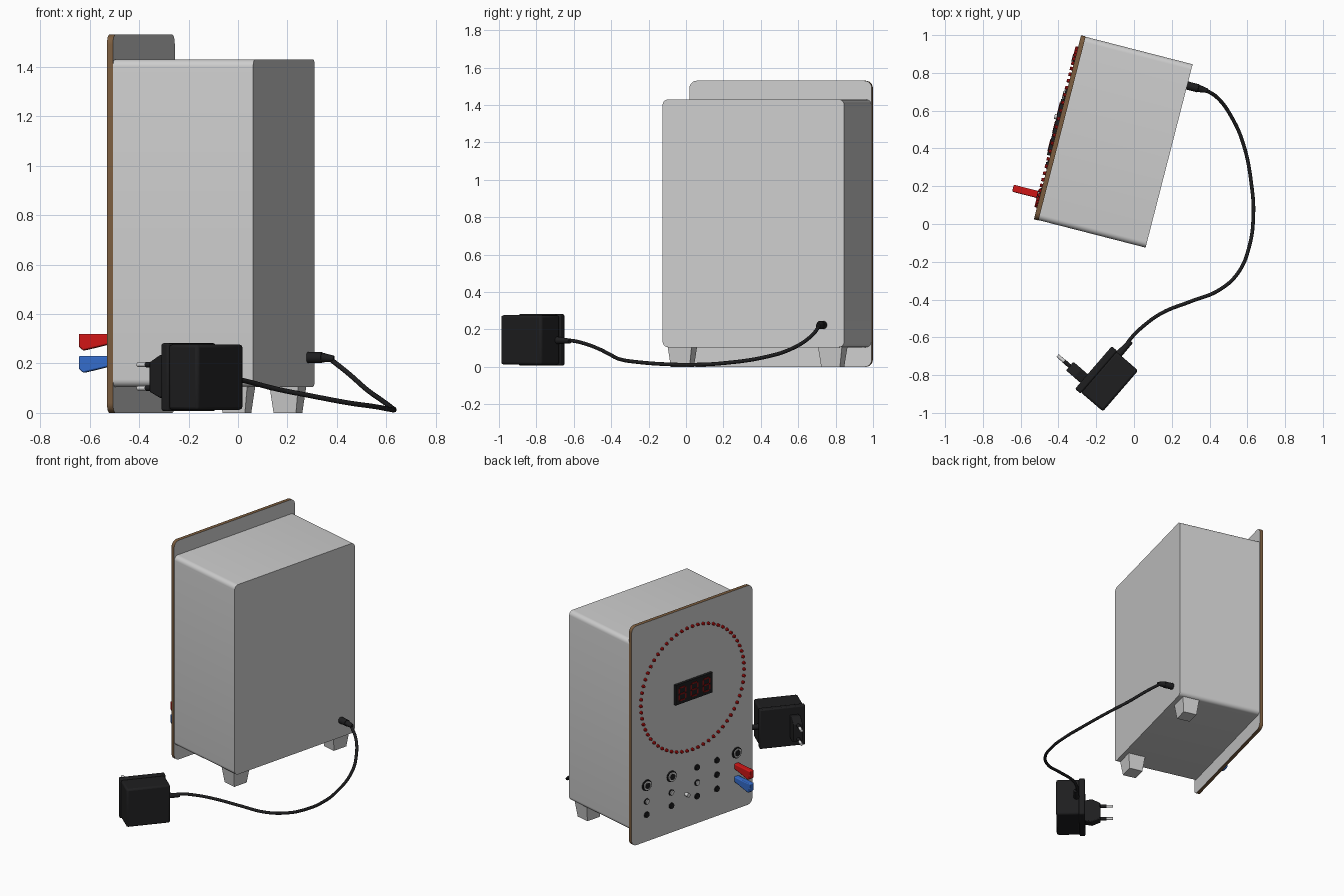
import bpy, bmesh, math
from mathutils import Matrix, Vector

if "Cube" in bpy.data.objects:
    bpy.data.objects.remove(bpy.data.objects["Cube"], do_unlink=True)


def material(name, rgb, rough=0.6):
    m = bpy.data.materials.new(name)
    m.use_nodes = True
    m.diffuse_color = (*rgb, 1)
    node = m.node_tree.nodes["Principled BSDF"]
    node.inputs["Base Color"].default_value = (*rgb, 1)
    node.inputs["Roughness"].default_value = rough
    return m


GREY = material("light grey", (0.61, 0.61, 0.61))
BROWN = material("board brown", (0.2, 0.11, 0.05))
BLACK = material("black", (0.013, 0.013, 0.014))
RED = material("red", (0.62, 0.008, 0.008))
DARK_RED = material("dark red", (0.22, 0.006, 0.006))
BLUE = material("blue", (0.035, 0.15, 0.6))
METAL = material("pale metal", (0.7, 0.7, 0.7))

# Local frames: the panel faces local -y, the adapter pins point to local -x
CASE = Matrix.Translation((-0.405, 0.512, 0)) @ Matrix.Rotation(math.radians(-104.4), 4, "Z")
ADAPTER = Matrix.Translation((-0.143, -0.822, 0)) @ Matrix.Rotation(math.radians(-40.8), 4, "Z")


def finish(name, bm, frame, mat, bevel=0):
    bmesh.ops.recalc_face_normals(bm, faces=bm.faces)
    me = bpy.data.meshes.new(name)
    bm.to_mesh(me)
    bm.free()
    me.materials.append(mat)
    for p in me.polygons:
        p.use_smooth = True
    me.set_sharp_from_angle(angle=math.radians(32))
    ob = bpy.data.objects.new(name, me)
    ob.matrix_basis = frame
    bpy.context.collection.objects.link(ob)
    if bevel:
        mod = ob.modifiers.new("Bevel", "BEVEL")
        mod.width = bevel
        mod.segments = 2
    return ob


def add_prism(bm, points, depth):
    """Extrude a closed loop of 3D points by a vector."""
    face = bm.faces.new([bm.verts.new(p) for p in points])
    ext = bmesh.ops.extrude_face_region(bm, geom=[face])["geom"]
    verts = [g for g in ext if isinstance(g, bmesh.types.BMVert)]
    bmesh.ops.translate(bm, verts=verts, vec=depth)


def rounded_rect(half, z0, z1, r, y):
    pts = []
    corners = [(half - r, z1 - r), (r - half, z1 - r), (r - half, z0 + r), (half - r, z0 + r)]
    for i, (cx, cz) in enumerate(corners):
        for k in range(7):
            a = math.radians(90 * i + 15 * k)
            pts.append((cx + r * math.cos(a), y, cz + r * math.sin(a)))
    return pts


def add_rod(bm, start, end, r0, r1=None, sides=16):
    start, end = Vector(start), Vector(end)
    d = end - start
    m = Matrix.Translation((start + end) / 2) @ d.to_track_quat("Z", "Y").to_matrix().to_4x4()
    bmesh.ops.create_cone(bm, cap_ends=True, segments=sides, radius1=r0,
                          radius2=r0 if r1 is None else r1, depth=d.length, matrix=m)


def rod(name, frame, mat, start, end, r0, r1=None):
    bm = bmesh.new()
    add_rod(bm, start, end, r0, r1)
    return finish(name, bm, frame, mat)


def add_box(bm, lo, hi):
    lo, hi = Vector(lo), Vector(hi)
    m = Matrix.Translation((lo + hi) / 2) @ Matrix.Diagonal((*(hi - lo), 1))
    return bmesh.ops.create_cube(bm, size=1, matrix=m)["verts"]


def box(name, frame, mat, lo, hi, bevel=0):
    bm = bmesh.new()
    add_box(bm, lo, hi)
    return finish(name, bm, frame, mat, bevel)


# Front panel with brown cut edges
bm = bmesh.new()
add_prism(bm, rounded_rect(0.503, 0, 1.53, 0.04, 0), (0, 0.025, 0))
panel = finish("front_panel", bm, CASE, GREY)
panel.data.materials.append(BROWN)
for p in panel.data.polygons:
    p.material_index = 0 if abs(p.normal.y) > 0.9 else 1

# Case body behind the panel
bm = bmesh.new()
add_prism(bm, rounded_rect(0.501, 0.105, 1.43, 0.03, 0.025), (0, 0.585, 0))
finish("case_body", bm, CASE, GREY)

# Two tapered back feet
for side, name in ((-1, "left_foot"), (1, "right_foot")):
    bm = bmesh.new()
    cx, cy = side * 0.415, 0.52
    for v in add_box(bm, (cx - 0.066, cy - 0.06, 0), (cx + 0.066, cy + 0.06, 0.108)):
        if v.co.z < 0.05:
            v.co.x = cx + (v.co.x - cx) * 0.78
            v.co.y = cy + (v.co.y - cy) * 0.78
    finish(name, bm, CASE, GREY)

# Ring of indicator lamps
bm = bmesh.new()
for i in range(60):
    a = math.tau * i / 60
    x, z = 0.43 * math.cos(a), 0.96 + 0.43 * math.sin(a)
    add_rod(bm, (x, 0.005, z), (x, -0.014, z), 0.011, 0.009, 10)
finish("lamp_ring", bm, CASE, RED)

# Display block with three seven-segment digits
box("display_block", CASE, BLACK, (-0.15, -0.018, 0.885), (0.155, 0.005, 1.025))
bm = bmesh.new()
w, h, t = 0.027, 0.044, 0.005
for cx in (-0.098, 0.002, 0.102):
    for k in (-1, 0, 1):
        cz = 0.955 + k * h
        add_box(bm, (cx - w + t, -0.021, cz - t), (cx + w - t, -0.017, cz + t))
    for sx in (-1, 1):
        for sz in (-1, 1):
            x, z = cx + sx * w, 0.955 + sz * h / 2
            add_box(bm, (x - t, -0.021, z - h / 2 + t), (x + t, -0.017, z + h / 2 - t))
finish("display_segments", bm, CASE, DARK_RED)

# Ringed jack sockets: dark nut, pale ring, dark hole
for i, x in enumerate((-0.379, -0.173, 0.371)):
    layers = ((0.038, 0.008, BLACK), (0.03, 0.014, METAL), (0.021, 0.016, BLACK))
    for part, (r, out, mat) in zip(("nut", "ring", "hole"), layers):
        rod(f"socket_{part}_{i + 1}", CASE, mat, (x, 0.005, 0.393), (x, -out, 0.393), r)

# Small buttons and holes in columns
buttons = [(x, z, BLACK) for x in (0.041, 0.206) for z in (0.39, 0.19)]
buttons += [(x, 0.187, BLACK) for x in (-0.379, -0.173)]
buttons += [(-0.379, 0.28, METAL), (-0.173, 0.28, METAL), (0.041, 0.284, METAL), (0.206, 0.29, BLACK)]
for i, (x, z, mat) in enumerate(buttons):
    rod(f"button_base_{i + 1}", CASE, BLACK, (x, 0.005, z), (x, -0.006, z), 0.021)
    rod(f"button_{i + 1}", CASE, mat, (x, 0.005, z), (x, -0.012, z), 0.015)
rod("toggle_lever", CASE, METAL, (-0.052, 0.005, 0.232), (-0.052, -0.03, 0.232), 0.011, 0.014)

# Wedge-shaped test plugs
for name, mat, top in (("red_plug", RED, 0.32), ("blue_plug", BLUE, 0.23)):
    outline = ((0.005, 0), (-0.148, 0), (-0.148, -0.052), (-0.13, -0.068), (0.005, -0.036))
    bm = bmesh.new()
    add_prism(bm, [(0.352, y, top + z) for y, z in outline], (0.038, 0, 0))
    finish(name, bm, CASE, mat, 0.006)

# Power connector on the back
rod("connector_grip", CASE, BLACK, (-0.385, 0.6, 0.224), (-0.385, 0.67, 0.224), 0.022)
rod("connector_sleeve", CASE, BLACK, (-0.385, 0.67, 0.224), (-0.385, 0.72, 0.219), 0.02, 0.012)

# Power cable
path = ((0.37, 0.714, 0.22), (0.44, 0.67, 0.165), (0.52, 0.56, 0.095), (0.58, 0.42, 0.052),
        (0.623, 0.2, 0.02), (0.632, 0.05, 0.012), (0.61, -0.12, 0.015), (0.55, -0.26, 0.026),
        (0.45, -0.35, 0.04), (0.3, -0.41, 0.068), (0.15, -0.47, 0.098), (0.05, -0.54, 0.124),
        (-0.02, -0.61, 0.14), (-0.06, -0.67, 0.142))
curve = bpy.data.curves.new("power_cable", "CURVE")
curve.dimensions = "3D"
curve.bevel_depth = 0.01
curve.bevel_resolution = 3
curve.resolution_u = 8
curve.use_fill_caps = True
spline = curve.splines.new("BEZIER")
spline.bezier_points.add(len(path) - 1)
for bp, co in zip(spline.bezier_points, path):
    bp.co = co
    bp.handle_left_type = bp.handle_right_type = "AUTO"
curve.materials.append(BLACK)
bpy.context.collection.objects.link(bpy.data.objects.new("power_cable", curve))

# Wall adapter: housing, plug base and strain relief
box("adapter_body", ADAPTER, BLACK, (-0.06, -0.143, 0.012), (0.095, 0.143, 0.277), 0.012)
box("adapter_base", ADAPTER, BLACK, (-0.095, -0.149, 0.007), (-0.056, 0.149, 0.282), 0.008)
bm = bmesh.new()
outline = ((0, 0.035), (0, 0.26), (-0.03, 0.235), (-0.105, 0.235), (-0.105, 0.06), (-0.03, 0.06))
outline = ((0, 0.07), (0, 0.225), (-0.05, 0.235), (-0.105, 0.205), (-0.105, 0.085), (-0.05, 0.06))
add_prism(bm, [(-0.09 + x, -0.106, z) for x, z in outline], (0, 0.06, 0))
finish("plug_base", bm, ADAPTER, BLACK, 0.006)
rod("strain_relief", ADAPTER, BLACK, (-0.04, 0.14, 0.142), (-0.035, 0.235, 0.138), 0.02, 0.013)

# Pins with black sleeves and metal tips
for name, z in (("lower", 0.1), ("upper", 0.195)):
    rod(name + "_pin_sleeve", ADAPTER, BLACK, (-0.19, -0.076, z), (-0.235, -0.076, z), 0.011)
    rod(name + "_pin", ADAPTER, METAL, (-0.19, -0.076, z), (-0.28, -0.076, z), 0.0095)
